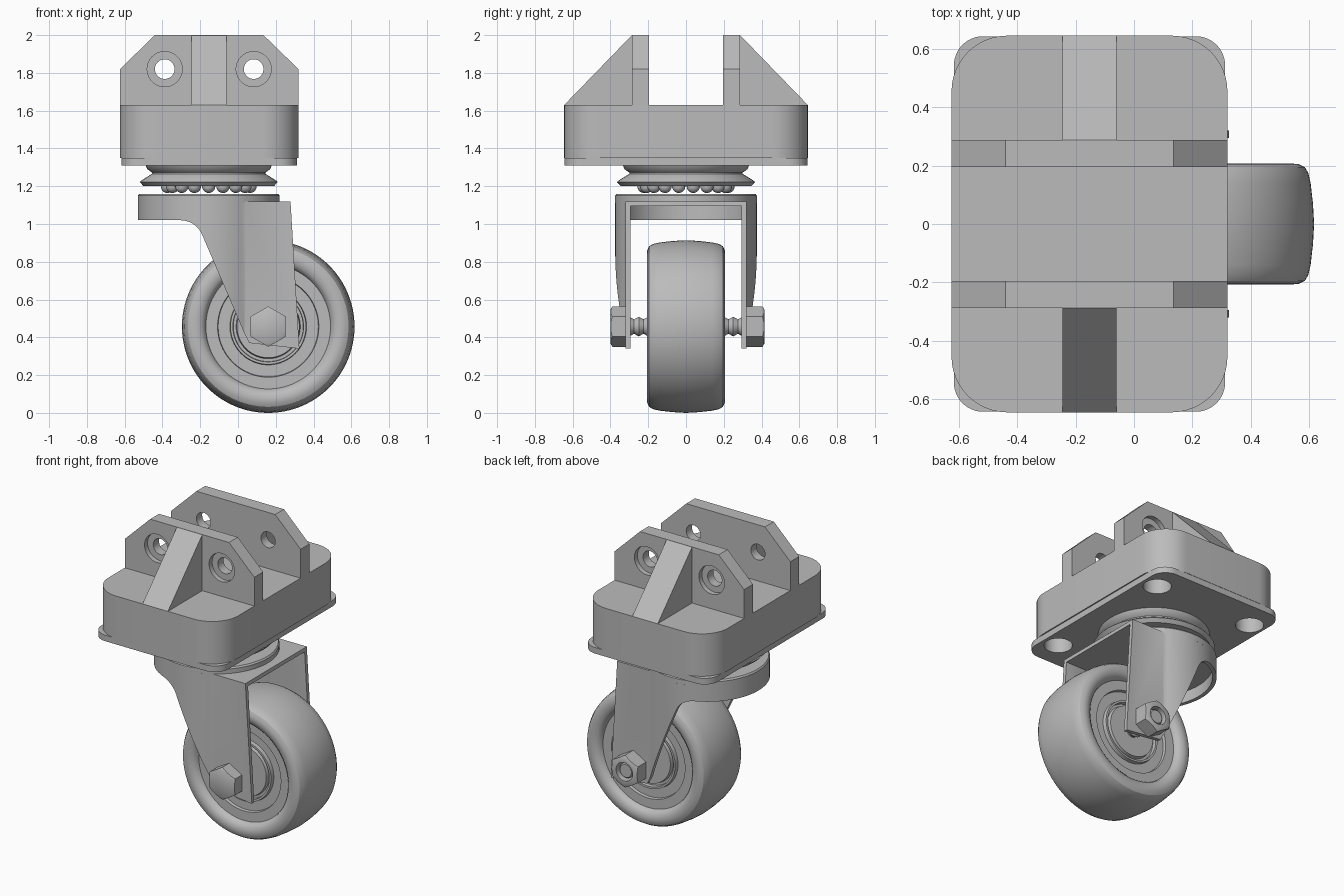
import bpy, bmesh, math
from mathutils import Matrix, Vector

if "Cube" in bpy.data.objects:
    bpy.data.objects.remove(bpy.data.objects["Cube"])

grey = bpy.data.materials.new("plain_grey")
grey.use_nodes = True
grey.diffuse_color = (0.5, 0.5, 0.5, 1)
grey.node_tree.nodes["Principled BSDF"].inputs["Base Color"].default_value = (0.5, 0.5, 0.5, 1)

CX = -0.155                     # swivel axis
WHEEL = Vector((0.16, 0, 0.457))  # wheel centre
TO_Y = Matrix.Rotation(math.radians(-90), 4, 'X')  # turns the z axis into y


def finish(name, bm):
    bmesh.ops.recalc_face_normals(bm, faces=bm.faces)
    mesh = bpy.data.meshes.new(name)
    bm.to_mesh(mesh)
    bm.free()
    mesh.materials.append(grey)
    ob = bpy.data.objects.new(name, mesh)
    bpy.context.collection.objects.link(ob)
    return ob


def prism(name, pts, lo, hi, axis='Z'):
    """Extrude a 2D outline along one axis."""
    place = {'Z': lambda a, b, t: (a, b, t),
             'Y': lambda a, b, t: (a, t, b),
             'X': lambda a, b, t: (t, a, b)}[axis]
    bm = bmesh.new()
    face = bm.faces.new([bm.verts.new(place(a, b, lo)) for a, b in pts])
    new = bmesh.ops.extrude_face_region(bm, geom=[face])["geom"]
    shift = Vector(place(0, 0, hi - lo))
    bmesh.ops.translate(bm, vec=shift, verts=[g for g in new if isinstance(g, bmesh.types.BMVert)])
    return finish(name, bm)


def lathe(name, profile, centre, along_y=False, steps=64):
    """Spin (radius, height) points about an axis, closing the ends."""
    bm = bmesh.new()
    rings = []
    for r, h in profile:
        rings.append([bm.verts.new((r * math.cos(math.tau * i / steps),
                                    r * math.sin(math.tau * i / steps), h)) for i in range(steps)])
    for a, b in zip(rings, rings[1:]):
        for i in range(steps):
            j = (i + 1) % steps
            bm.faces.new((a[i], a[j], b[j], b[i]))
    bm.faces.new(rings[0])
    bm.faces.new(rings[-1])
    if along_y:
        bm.transform(TO_Y)
    bm.transform(Matrix.Translation(centre))
    return finish(name, bm)


def boolean(ob, tool, operation='DIFFERENCE'):
    mod = ob.modifiers.new("cut", 'BOOLEAN')
    mod.object, mod.operation, mod.solver = tool, operation, 'EXACT'
    bpy.context.view_layer.objects.active = ob
    bpy.ops.object.modifier_apply(modifier=mod.name)
    bpy.data.objects.remove(tool)


def arc(cx, cy, r, a0, a1, n):
    return [(cx + r * math.cos(math.radians(a0 + (a1 - a0) * i / n)),
             cy + r * math.sin(math.radians(a0 + (a1 - a0) * i / n))) for i in range(n + 1)]


def rounded_rect(x0, x1, y, r):
    pts = []
    for k, (cx, cy) in enumerate([(x1 - r, y - r), (x0 + r, y - r), (x0 + r, r - y), (x1 - r, r - y)]):
        pts += arc(cx, cy, r, 90 * k, 90 * k + 90, 12)
    return pts


# Bracket body and mounting plate with four bolt recesses
body = prism("bracket_body", rounded_rect(-0.625, 0.32, 0.645, 0.19), 1.35, 1.63)
plate = prism("mounting_plate", rounded_rect(-0.617, 0.312, 0.643, 0.1), 1.31, 1.35)
for sx in (-1, 1):
    for sy in (-1, 1):
        spot = (CX + 0.36 * sx, 0.46 * sy, 0)
        boolean(plate, lathe("cutter", [(0.085, 1.2), (0.085, 1.45)], spot, steps=40))
        boolean(body, lathe("cutter", [(0.085, 1.2), (0.085, 1.41)], spot, steps=40))

# Upright lugs with counterbored holes, and their sloping ribs
lug_outline = [(-0.625, 1.63), (0.32, 1.63), (0.32, 1.82), (0.135, 2.0), (-0.44, 2.0), (-0.625, 1.82)]
for side, label in ((-1, "front"), (1, "back")):
    lug = prism(label + "_lug", lug_outline, side * 0.195, side * 0.287, 'Y')
    for x in (-0.388, 0.083):
        at = (x, side * 0.24, 1.82)
        boolean(lug, lathe("cutter", [(0.052, -0.2), (0.052, 0.2)], at, True, 40))
        at = (x, side * 0.355, 1.82)
        boolean(lug, lathe("cutter", [(0.093, -0.1), (0.093, 0.1)], at, True, 40))
    prism(label + "_rib", [(side * 0.286, 1.63), (side * 0.645, 1.63), (side * 0.286, 2.0)],
          -0.245, -0.06, 'X')

# Swivel race and ball ring
lathe("swivel_race", [(0.335, 1.312), (0.325, 1.29), (0.3, 1.272), (0.3, 1.266), (0.36, 1.228),
                      (0.365, 1.222), (0.345, 1.2), (0.2, 1.2)], (CX, 0, 0))
bm = bmesh.new()
for i in range(18):
    a = math.tau * (i + 0.5) / 18
    spot = Matrix.Translation((CX + 0.222 * math.cos(a), 0.222 * math.sin(a), 1.199))
    bmesh.ops.create_uvsphere(bm, u_segments=16, v_segments=10, radius=0.035, matrix=spot)
finish("bearing_balls", bm)

# Fork: bent sheet shell trimmed to its side outline, with a raised round top


def fork_plan(r, y, end):
    a = math.degrees(math.asin(y / r))
    return [(end, y)] + arc(CX, 0, r, a, 360 - a, 64) + [(end, -y)]


fork = prism("fork", fork_plan(0.375, 0.32, 0.34), 0.3, 1.12)
boolean(fork, prism("cutter", fork_plan(0.35, 0.295, 0.5), 0.2, 1.095))
side_outline = [(0.278, 1.2), (0.278, 1.12), (0.325, 0.34), (0.06, 0.37), (0.03, 0.43)]
side_outline += arc(-0.305, 0.895, 0.125, 24, 90, 10) + [(-0.6, 1.02), (-0.6, 1.2)]
boolean(fork, prism("cutter", side_outline, -0.6, 0.6, 'Y'), 'INTERSECT')
lathe("fork_top", [(0.39, 1.12), (0.375, 1.15), (0.368, 1.16)][1:], (CX, 0, 0), steps=96)
lathe("fork_top_band", [(0.375, 1.11), (0.375, 1.15)], (CX, 0, 0), steps=96)

# Wheel: crowned tread, rounded shoulders, stepped sides and hub
half = [(0.06, 0.17), (0.165, 0.17), (0.17, 0.145), (0.185, 0.145), (0.187, 0.17), (0.2, 0.17),
        (0.203, 0.145), (0.265, 0.145), (0.268, 0.165), (0.33, 0.165), (0.337, 0.185), (0.355, 0.2),
        (0.38, 0.207), (0.405, 0.205), (0.425, 0.195), (0.437, 0.175), (0.445, 0.14), (0.453, 0.07)]
profile = half + [(0.457, 0)] + [(r, -y) for r, y in reversed(half)]
lathe("wheel", profile, WHEEL, True, 96)

# Threaded axle
thread = []
for i in range(27):
    thread.append((0.052 if i % 2 else 0.038, -0.325 + 0.0125 * i * 2))
lathe("axle_thread", thread, WHEEL, True, 32)
lathe("axle_end", [(0.05, 0.3), (0.05, 0.39), (0.042, 0.4)], WHEEL, True, 32)

# Hexagonal bolt head and nut with chamfered corners
hexagon = arc(WHEEL.x, WHEEL.z, 0.107, 30, 330, 5)
for name, side, end in (("bolt_head", -1, 0.4), ("axle_nut", 1, 0.415)):
    part = prism(name, hexagon, side * 0.32, side * end, 'Y')
    chamfer = [(0.11, side * 0.3), (0.11, side * (end - 0.012)), (0.09, side * end), (0.08, side * (end + 0.01))]
    boolean(part, lathe("cutter", chamfer, WHEEL, True, 48), 'INTERSECT')
    if side > 0:
        boolean(part, lathe("cutter", [(0.06, 0.3), (0.06, 0.5)], WHEEL, True, 32))

# Smooth the round surfaces, keep the edges sharp
for ob in bpy.context.collection.objects:
    if ob.type == 'MESH' and ob.data.materials and ob.data.materials[0] == grey:
        bpy.ops.object.select_all(action='DESELECT')
        ob.select_set(True)
        bpy.context.view_layer.objects.active = ob
        bpy.ops.object.shade_smooth_by_angle(angle=math.radians(32))
